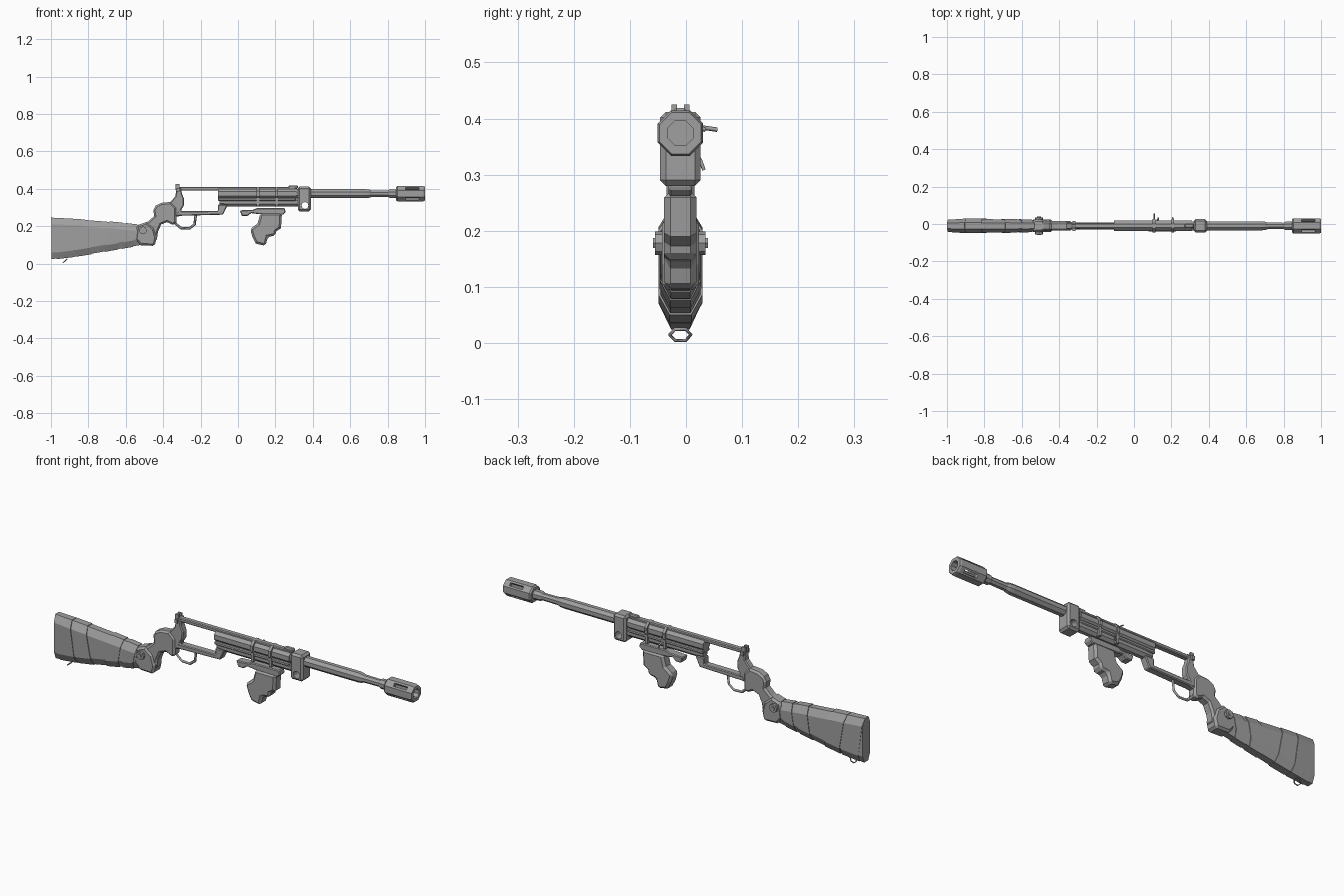
import bpy, bmesh, math
from mathutils import Matrix, Vector

if "Cube" in bpy.data.objects:
    bpy.data.objects.remove(bpy.data.objects["Cube"])

MID = -0.01      # y of the centre plane
AXIS = 0.374     # height of the bore

grey = bpy.data.materials.new("plain grey")
grey.use_nodes = True
grey.diffuse_color = (0.35, 0.35, 0.35, 1)
grey.node_tree.nodes["Principled BSDF"].inputs["Base Color"].default_value = grey.diffuse_color


def add(name, bm):
    bmesh.ops.recalc_face_normals(bm, faces=bm.faces)
    mesh = bpy.data.meshes.new(name)
    bm.to_mesh(mesh)
    bm.free()
    ob = bpy.data.objects.new(name, mesh)
    bpy.context.collection.objects.link(ob)
    mesh.materials.append(grey)
    return ob


def skin(name, rings):
    """Join rings of points into a closed body."""
    bm = bmesh.new()
    rows = [[bm.verts.new(p) for p in ring] for ring in rings]
    n = len(rows[0])
    for a, b in zip(rows, rows[1:]):
        for i in range(n):
            j = (i + 1) % n
            bm.faces.new((a[i], a[j], b[j], b[i]))
    bm.faces.new(rows[0])
    bm.faces.new(rows[-1])
    return add(name, bm)


def plate(name, outline, half, bevel=0.0):
    """Side outline (x, z) extruded both ways, with chamfered edges."""
    ob = skin(name, [[(x, MID + s * half, z) for x, z in outline] for s in (-1, 1)])
    if bevel:
        mod = ob.modifiers.new("chamfer", "BEVEL")
        mod.width, mod.segments, mod.limit_method = bevel, 1, "ANGLE"
        mod.angle_limit = math.radians(60)
    return ob


def box(name, x0, x1, z0, z1, half, bevel=0.0):
    return plate(name, [(x0, z0), (x1, z0), (x1, z1), (x0, z1)], half, bevel)


def turned(name, steps, z=AXIS, sides=8):
    """Faceted bar along x from (x, radius) steps, flat side up."""
    angles = [math.tau * (i + 0.5) / sides for i in range(sides)]
    return skin(name, [[(x, MID + r * math.cos(a), z + r * math.sin(a)) for a in angles]
                       for x, r in steps])


def pin(name, x, z, radius, half, sides=8):
    """Bar across the model."""
    ring = [(x + radius * math.cos(math.tau * i / sides),
             z + radius * math.sin(math.tau * i / sides)) for i in range(sides)]
    return plate(name, ring, half)


def wire(name, points, radius, closed=False):
    curve = bpy.data.curves.new(name, "CURVE")
    curve.dimensions = "3D"
    curve.bevel_depth, curve.bevel_resolution = radius, 0
    curve.use_fill_caps = True
    spline = curve.splines.new("POLY")
    spline.points.add(len(points) - 1)
    for p, co in zip(spline.points, points):
        p.co = (*co, 1)
    spline.use_cyclic_u = closed
    ob = bpy.data.objects.new(name, curve)
    bpy.context.collection.objects.link(ob)
    curve.materials.append(grey)
    return ob


def cut(target, cutter):
    mod = target.modifiers.new("cut", "BOOLEAN")
    mod.operation, mod.solver, mod.object = "DIFFERENCE", "EXACT", cutter
    cutter.hide_render = True
    cutter.hide_viewport = True
    cutter.display_type = "WIRE"


# Stock: chamfered sections whose top and bottom may lean
STOCK = [(-0.997, 0.243, 0.025, 0.03), (-0.93, 0.24, 0.03, 0.036), (-0.8, 0.232, 0.05, 0.036),
         (-0.65, 0.22, 0.077, 0.034), (-0.52, 0.205, 0.1, 0.03)]


def stock_size(x):
    for a, b in zip(STOCK, STOCK[1:]):
        if x <= b[0]:
            t = (x - a[0]) / (b[0] - a[0])
            return [p + t * (q - p) for p, q in zip(a[1:], b[1:])]
    return STOCK[-1][1:]


def stock_ring(x, grow=0.0, lean=0.0):
    top, _, half = stock_size(x - lean)
    _, bottom, _ = stock_size(x + lean)
    top, bottom, half = top + grow, bottom - grow, half + grow
    c = 0.035
    side = [(half * 0.45, top), (half, top - c), (half, bottom + c), (half * 0.5, bottom)]
    pts = side + [(-y, z) for y, z in reversed(side)]
    mid, span = (top + bottom) / 2, (top - bottom) / 2
    return [(x - lean * (z - mid) / span, MID + y, z) for y, z in pts]


skin("stock", [stock_ring(s[0]) for s in STOCK])
for i, (x0, x1, lean) in enumerate([(-0.985, -0.89, 0.015), (-0.885, -0.8, 0.018),
                                    (-0.7, -0.63, -0.012), (-0.61, -0.55, -0.012)]):
    skin(f"stock_wrap_{i + 1}", [stock_ring(x0, 0.003, lean), stock_ring(x1, 0.003, lean)])

# Sling loop under the butt
loop = [(math.cos(math.tau * i / 6), math.sin(math.tau * i / 6)) for i in range(6)]
wire("sling_loop", [(-0.925 + 0.012 * s, MID + 0.019 * c, 0.0145 + 0.0115 * s) for c, s in loop],
     0.003, True)

# Folding hinge
plate("hinge_block", [(-0.54, 0.205), (-0.49, 0.222), (-0.45, 0.19), (-0.435, 0.14),
                      (-0.445, 0.095), (-0.52, 0.098), (-0.55, 0.13)], 0.033, 0.01)
pin("hinge_disc", -0.508, 0.178, 0.021, 0.045)
pin("hinge_bolt", -0.508, 0.178, 0.01, 0.049, 6)

# Wrist and receiver
plate("wrist", [(-0.52, 0.21), (-0.48, 0.225), (-0.448, 0.255), (-0.453, 0.285), (-0.44, 0.31),
                (-0.41, 0.325), (-0.36, 0.33), (-0.33, 0.3), (-0.33, 0.215), (-0.35, 0.208),
                (-0.38, 0.222), (-0.41, 0.21), (-0.428, 0.17), (-0.435, 0.12), (-0.5, 0.12)],
      0.025, 0.009)
plate("receiver", [(-0.365, 0.325), (-0.335, 0.36), (-0.328, 0.405), (-0.305, 0.41),
                   (-0.3, 0.375), (-0.288, 0.345), (-0.29, 0.31), (-0.305, 0.285),
                   (-0.28, 0.26), (-0.335, 0.25)], 0.018, 0.005)
for side, label in ((-1, "right"), (1, "left")):
    post = box(f"rear_sight_{label}", -0.333, -0.313, 0.395, 0.425, 0.005)
    post.location.y = side * 0.011
    wing = box(f"sight_wing_{label}", -0.328, -0.314, 0.385, 0.405, 0.006)
    wing.location.y = side * 0.021

# Open frame: strap above, rail below
box("top_strap", -0.32, 0.31, 0.391, 0.41, 0.014, 0.004)
plate("bottom_rail", [(-0.34, 0.255), (-0.08, 0.262), (-0.055, 0.315), (-0.107, 0.315),
                      (-0.107, 0.282), (-0.32, 0.28)], 0.019, 0.004)

# Trigger guard
wire("trigger_guard", [(x, MID, z) for x, z in
                       [(-0.335, 0.255), (-0.335, 0.215), (-0.305, 0.19), (-0.26, 0.188),
                        (-0.232, 0.21), (-0.226, 0.26)]], 0.007)

# Fore end: barrel housing with a tube beneath
turned("barrel_housing", [(-0.107, 0.03), (0.31, 0.03)])
box("housing_side_rib", -0.107, 0.31, 0.335, 0.352, 0.027, 0.004)
turned("lower_tube", [(-0.1, 0.02), (-0.06, 0.024), (0.32, 0.024)], 0.329)
box("top_catch", 0.27, 0.32, 0.4, 0.419, 0.012, 0.005)
for x, label in ((0.107, "rear"), (0.207, "front")):
    turned(f"{label}_clamp", [(x - 0.007, 0.039), (x + 0.007, 0.039)])
    box(f"{label}_clamp_strap", x - 0.007, x + 0.007, 0.308, 0.37, 0.03)
    wire(f"{label}_clamp_pin", [(x, 0.015, 0.386), (x, 0.056 if label == "rear" else 0.035, 0.38)],
         0.004)
wire("side_lever", [(0.12, 0.015, 0.34), (0.13, 0.026, 0.325), (0.13, 0.032, 0.308)], 0.004)

# Barrel band with a cross hole
band = box("barrel_band", 0.32, 0.39, 0.28, 0.412, 0.036, 0.01)
cut(band, pin("band_hole_cutter", 0.358, 0.311, 0.018, 0.1, 12))

# Barrel and slotted muzzle
turned("barrel", [(0.3, 0.026), (0.68, 0.026), (0.7, 0.024), (0.715, 0.019), (0.8, 0.018),
                  (0.81, 0.024), (0.86, 0.025)])
muzzle = turned("muzzle", [(0.845, 0.038), (0.852, 0.044), (0.99, 0.044), (1.0, 0.04)])
cut(muzzle, turned("bore_cutter", [(0.87, 0.024), (1.1, 0.024)]))
for turn in (45, -45):
    slot = box(f"slot_cutter_{turn}", 0.895, 0.968, -0.1, 0.1, 0.008)
    slot.data.transform(Matrix.Translation(Vector((0, -MID, 0))))
    slot.rotation_euler.x = math.radians(turn)
    slot.location = (0, MID, AXIS)
    cut(muzzle, slot)

# Hanging foregrip
plate("foregrip_mount", [(0.01, 0.285), (0.02, 0.255), (0.05, 0.255), (0.07, 0.27), (0.11, 0.265),
                         (0.24, 0.262), (0.255, 0.275), (0.25, 0.297), (0.1, 0.297),
                         (0.08, 0.288)], 0.021, 0.004)
plate("foregrip", [(0.12, 0.27), (0.235, 0.27), (0.23, 0.19), (0.205, 0.173), (0.2, 0.15),
                   (0.16, 0.143), (0.147, 0.095), (0.095, 0.107), (0.077, 0.143), (0.065, 0.185),
                   (0.105, 0.215)], 0.029, 0.011)
